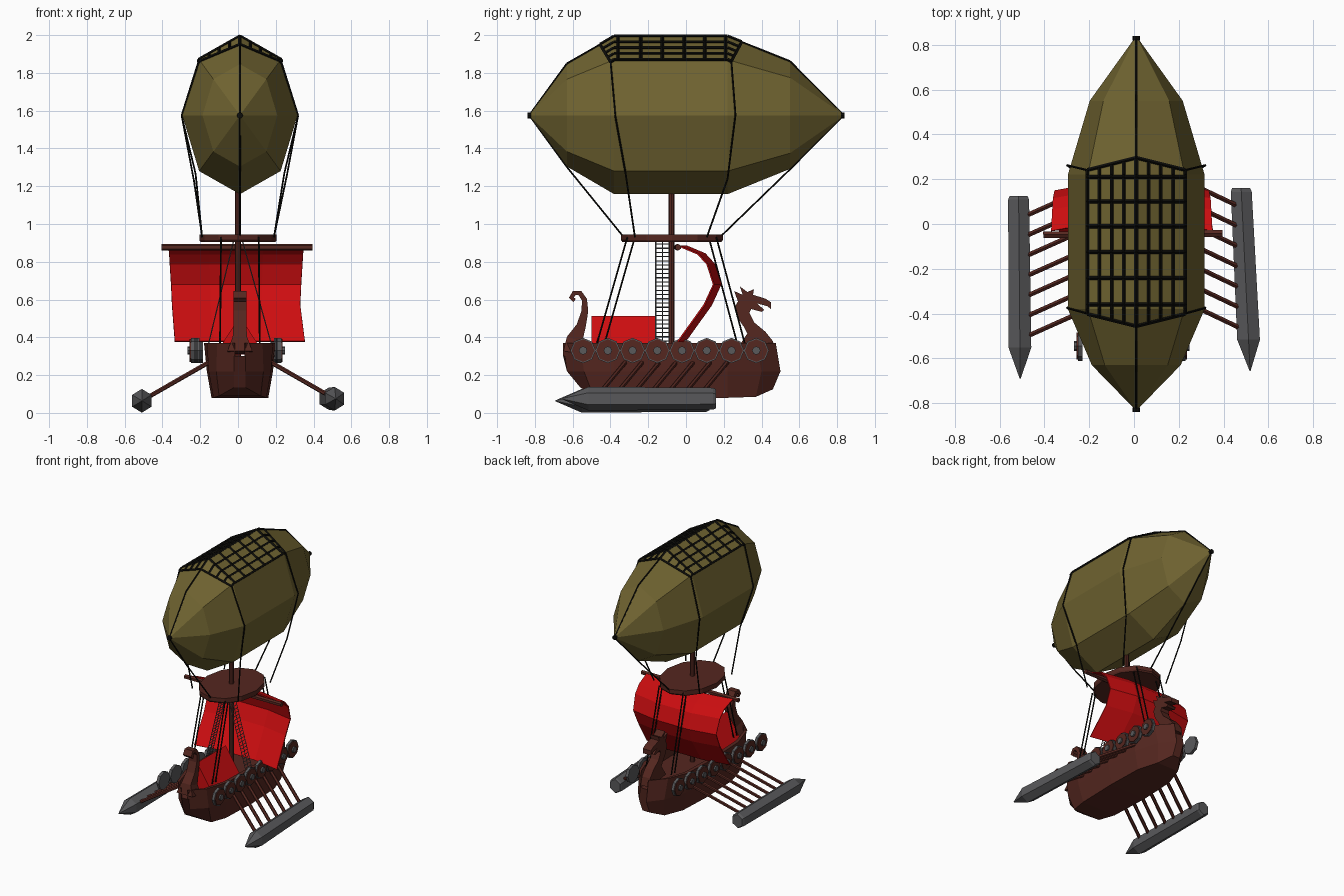
import bpy, bmesh, math
from mathutils import Vector

if "Cube" in bpy.data.objects:
    bpy.data.objects.remove(bpy.data.objects["Cube"])

CX = 0.01


def material(name, col):
    m = bpy.data.materials.new(name)
    m.diffuse_color = (*col, 1)
    m.use_nodes = True
    m.node_tree.nodes["Principled BSDF"].inputs["Base Color"].default_value = m.diffuse_color
    return m


OLIVE = material("olive_canvas", (0.16, 0.125, 0.03))
WOOD = material("dark_wood", (0.09, 0.02, 0.014))
RED = material("red_cloth", (0.6, 0.004, 0.005))
GREY = material("grey_metal", (0.1, 0.1, 0.105))
BLACK = material("black_rope", (0.004, 0.004, 0.003))


def finish(name, bm, mat):
    bmesh.ops.recalc_face_normals(bm, faces=bm.faces)
    me = bpy.data.meshes.new(name)
    bm.to_mesh(me)
    bm.free()
    me.materials.append(mat)
    ob = bpy.data.objects.new(name, me)
    bpy.context.collection.objects.link(ob)
    return ob


def loft(name, rings, mat):
    """Skin equal-sized point rings and cap both ends."""
    bm = bmesh.new()
    vs = [[bm.verts.new(p) for p in r] for r in rings]
    n = len(rings[0])
    for a, b in zip(vs, vs[1:]):
        for i in range(n):
            bm.faces.new((a[i], a[(i + 1) % n], b[(i + 1) % n], b[i]))
    bm.faces.new(vs[0])
    bm.faces.new(vs[-1])
    bmesh.ops.remove_doubles(bm, verts=bm.verts, dist=1e-4)
    return finish(name, bm, mat)


def tubes(name, paths, r, sides, mat):
    """Straight round bars along every segment of every path."""
    bm = bmesh.new()
    for path in paths:
        for a, b in zip(path, path[1:]):
            a, b = Vector(a), Vector(b)
            d = b - a
            rot = d.to_track_quat('Z', 'Y').to_matrix().to_4x4()
            rot.translation = (a + b) / 2
            bmesh.ops.create_cone(bm, cap_ends=True, segments=sides, radius1=r,
                                  radius2=r, depth=d.length, matrix=rot)
    return finish(name, bm, mat)


def extrude_yz(name, outline, half, mat):
    """Side outline given a thickness across x."""
    return loft(name, [[(CX + s * half, y, z) for y, z in outline] for s in (-1, 1)], mat)


# balloon: eight-sided envelope
BZ, BW, BH = 1.575, 0.305, 0.417
STATIONS = [(-0.83, 0.01), (-0.63, 0.65), (-0.38, 1), (0.22, 1), (0.55, 0.68), (0.835, 0.01)]


def oval(y, s):
    return [(CX + BW * s * math.sin(k * math.pi / 4), y, BZ + BH * s * math.cos(k * math.pi / 4))
            for k in range(8)]


loft("balloon", [oval(y, s) for y, s in STATIONS], OLIVE)


# net draped over the top
def on_top(x, y):
    for (y0, s0), (y1, s1) in zip(STATIONS, STATIONS[1:]):
        if y0 <= y <= y1:
            s = s0 + (s1 - s0) * (y - y0) / (y1 - y0)
    return (CX + x, y, BZ + BH * s - abs(x) * 0.566 + 0.002)


def front(x):
    return -0.455 + abs(x) * 0.25


def back(x):
    return 0.295 - abs(x) * 0.25


xs = [i * 0.0545 for i in range(-4, 5)]
net = [[on_top(x, y) for y in (front(x), -0.38, 0.22, back(x))] for x in xs]
net += [[on_top(x, y) for x in (-0.218, 0, 0.218)] for y in (-0.36, -0.24, -0.125, -0.01, 0.1, 0.21)]
net += [[on_top(x, f(x)) for x in xs] for f in (front, back)]
tubes("balloon_net", net, 0.009, 4, BLACK)

# rigging ropes and tip knots
ropes = []
for s in (-1, 1):
    ropes.append([on_top(s * 0.218, -0.4), (CX + s * 0.308, -0.375, BZ), (CX + s * 0.235, -0.32, 1.27),
                  (s * 0.19, -0.27, 0.93)])
    ropes.append([on_top(s * 0.218, 0.24), (CX + s * 0.308, 0.262, BZ), (CX + s * 0.245, 0.22, 1.24),
                  (s * 0.19, 0.11, 0.93)])
    for y0, y1 in ((-0.31, -0.47), (-0.27, -0.43), (0.12, 0.27), (0.16, 0.31)):
        ropes.append([(s * 0.1 + CX, y0, 0.93), (s * 0.105 + CX, y1, 0.37)])
ropes.append([on_top(0, -0.455), (CX, -0.63, 1.85), (CX, -0.83, BZ), (CX, -0.63, 1.3), (CX, -0.33, 0.93)])
ropes.append([on_top(0, 0.295), (CX, 0.55, 1.862), (CX, 0.835, BZ), (CX, 0.55, 1.288), (CX, 0.18, 0.93)])
tubes("rigging_ropes", ropes, 0.005, 5, BLACK)
tubes("balloon_tips", [[(CX, y - 0.01, BZ), (CX, y + 0.01, BZ)] for y in (-0.83, 0.83)], 0.016, 8, BLACK)

# mast, lookout platform, yard
tubes("mast", [[(0, -0.077, 0.2), (0, -0.077, 1.25)]], 0.016, 8, WOOD)
loft("lookout_platform", [[(0.205 * f * math.cos(k * math.pi / 6), -0.075 + 0.27 * f * math.sin(k * math.pi / 6), z)
                           for k in range(12)] for z, f in ((0.905, 0.97), (0.915, 1), (0.945, 1))], WOOD)
tubes("yard", [[(-0.405, -0.048, 0.877), (0.395, -0.042, 0.877)]], 0.017, 6, WOOD)

# billowing sail: rows (y, z, half width), bulging more in the middle
bm = bmesh.new()
rows = [(-0.03, 0.885, 0.36), (0.065, 0.845, 0.355), (0.115, 0.79, 0.352), (0.15, 0.68, 0.345),
        (0.1, 0.57, 0.34), (-0.04, 0.375, 0.345)]
grid = [[bm.verts.new((-0.01 + t * w + (0.02 if z < 0.5 else 0), y + 0.045 * (1 - t * t), z))
         for t in (-1, -0.4, 0.4, 1)] for y, z, w in rows]
for a, b in zip(grid, grid[1:]):
    for i in range(3):
        bm.faces.new((a[i], a[i + 1], b[i + 1], b[i]))
sail = finish("sail", bm, RED)
sail.modifiers.new("thickness", 'SOLIDIFY').thickness = 0.008

# hull: bottom y, middle y, top y, bottom/middle/top half widths, bottom z
hull = []
for yb, ym, yt, wb, wm, wt, zb in (
        (-0.56, -0.63, -0.65, 0.03, 0.03, 0.03, 0.135),
        (-0.49, -0.54, -0.56, 0.11, 0.125, 0.12, 0.09),
        (-0.36, -0.38, -0.39, 0.14, 0.165, 0.175, 0.08),
        (-0.05, -0.05, -0.05, 0.15, 0.175, 0.19, 0.078),
        (0.22, 0.22, 0.22, 0.14, 0.165, 0.18, 0.08),
        (0.37, 0.4, 0.37, 0.09, 0.11, 0.12, 0.085),
        (0.46, 0.5, 0.475, 0.03, 0.03, 0.03, 0.125)):
    half = [(wb, yb, zb), (wm, ym, 0.22), (wt, yt, 0.37), (wt * 0.85, yt, 0.37), (wt * 0.83, yt, 0.3)]
    hull.append([(CX + x, y, z) for x, y, z in half] + [(CX - x, y, z) for x, y, z in reversed(half)])
loft("hull", hull, WOOD)

# curled stern post: centre line with width
curl = [(-0.6, 0.32, 0.1), (-0.59, 0.39, 0.085), (-0.555, 0.46, 0.05), (-0.535, 0.54, 0.035),
        (-0.538, 0.6, 0.028), (-0.562, 0.635, 0.026), (-0.592, 0.635, 0.026), (-0.607, 0.61, 0.026),
        (-0.59, 0.595, 0.022)]
rings = []
for i, (y, z, w) in enumerate(curl):
    a, b = curl[max(i - 1, 0)], curl[min(i + 1, len(curl) - 1)]
    d = Vector((b[0] - a[0], b[1] - a[1])).normalized() * w / 2
    h = 0.034 + max(0, 0.4 - z) * 0.4
    rings.append([(CX + sx * h, y - sy * d.y, z + sy * d.x) for sx, sy in ((-1, -1), (1, -1), (1, 1), (-1, 1))])
loft("stern_curl", rings, WOOD)

# beast figurehead: neck and horned head
extrude_yz("figurehead", [
    (0.27, 0.34), (0.325, 0.42), (0.31, 0.45), (0.275, 0.5), (0.258, 0.56), (0.275, 0.59), (0.255, 0.645),
    (0.3, 0.625), (0.285, 0.67), (0.325, 0.64), (0.36, 0.655), (0.355, 0.625), (0.42, 0.605), (0.45, 0.585),
    (0.45, 0.55), (0.43, 0.565), (0.375, 0.58), (0.415, 0.545), (0.4, 0.535), (0.345, 0.55), (0.335, 0.53),
    (0.36, 0.48), (0.42, 0.43), (0.46, 0.38), (0.475, 0.32)], 0.034, WOOD)

# deck tent
loft("deck_tent", [[(CX - 0.13, y, 0.31), (CX, y, 0.512), (CX + 0.13, y, 0.31)] for y in (-0.5, -0.16)], RED)

# shields along both gunwales
rims, faces, bosses = [], [], []
for x0, side, flare in ((0.195, 1, 0.035), (-0.205, -1, 0.045)):
    for i in range(8):
        x = x0 + side * flare * (7 - i) / 7
        y, z = -0.545 + i * 0.131, 0.33
        rims.append([(x - side * 0.02, y, z), (x, y, z)])
        faces.append([(x, y, z), (x + side * 0.006, y, z)])
        bosses.append([(x, y, z), (x + side * 0.018, y, z)])
tubes("shield_rims", rims, 0.067, 8, GREY)
tubes("shield_faces", faces, 0.06, 8, WOOD)
tubes("shield_bosses", bosses, 0.022, 8, GREY)

# pontoons: hexagonal floats pointed at the front
for name, xb, xf, yb, z, side in (("left_pontoon", -0.515, -0.508, 0.125, 0.064, -1),
                                  ("right_pontoon", 0.478, 0.518, 0.16, 0.075, 1)):
    rings = []
    for t, r in ((0, 0.05), (0.02, 0.058), (0.83, 0.063), (1, 0.003)):
        x, y = xb + (xf - xb) * t, yb - 0.815 * t
        rings.append([(x + r * 0.93 * math.sin(k * math.pi / 3), y, z + r * math.cos(k * math.pi / 3))
                      for k in range(6)])
    loft(name, rings, GREY)
    # seven struts shaped like oars
    struts = [[(side * 0.16 + CX, yb + 0.06 - i * 0.09, 0.27), (side * 0.475, yb - 0.085 - i * 0.09, z + 0.02)]
              for i in range(7)]
    tubes(name + "_oars", struts, 0.012, 6, WOOD)

# rope ladders from gunwale to platform
ladder = []
for s in (-1, 1):
    top, low = Vector((s * 0.025, -0.125, 0.905)), Vector((CX + s * 0.165, -0.125, 0.37))
    for o in (-0.035, 0, 0.035):
        ladder.append([top + Vector((0, o, 0)), low + Vector((0, o, 0))])
    for i in range(24):
        p = top.lerp(low, (i + 0.5) / 24)
        ladder.append([p - Vector((0, 0.037, 0)), p + Vector((0, 0.037, 0))])
tubes("rope_ladders", ladder, 0.003, 4, GREY)
